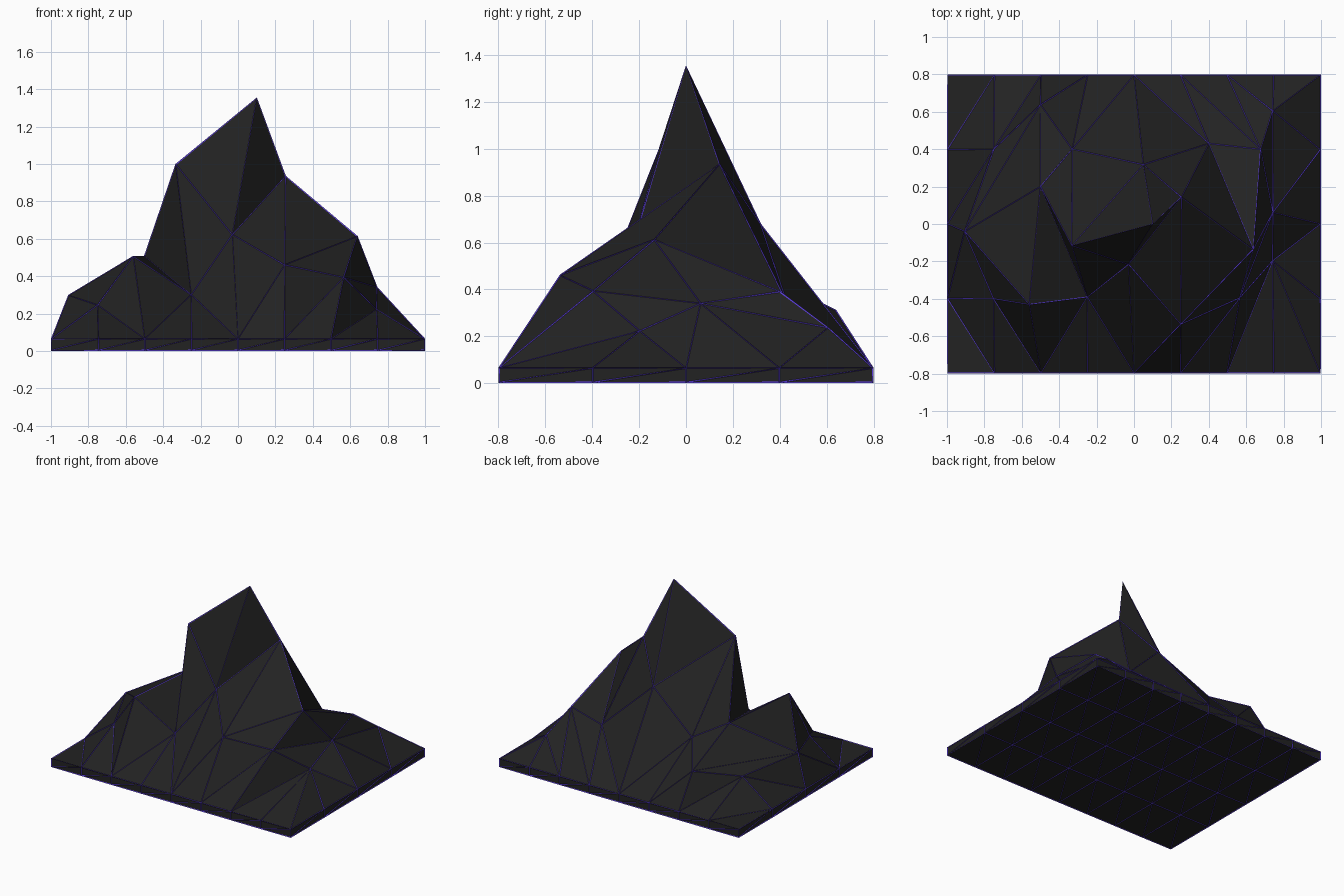
import bpy, bmesh

if "Cube" in bpy.data.objects:
    bpy.data.objects.remove(bpy.data.objects["Cube"])

NX, NY = 8, 4
RIM, FLOOR = 0.065, 0.004
# Interior peaks, front row to back row: (x, y, z)
PEAKS = [
    [(-.75, -.40, .245), (-.56, -.43, .505), (-.25, -.39, .30), (-.03, -.215, .622),
     (.25, -.535, .46), (.565, -.395, .393), (.74, -.197, .222)],
    [(-.905, -.04, .297), (-.50, .20, .506), (-.332, -.115, .997), (.10, 0, 1.352),
     (.253, .143, .934), (.637, -.135, .612), (.742, .062, .34)],
    [(-.75, .40, .247), (-.50, .638, .31), (-.33, .40, .43), (.05, .317, .677),
     (.40, .43, .34), (.677, .40, .39), (.742, .605, .236)],
]
# Diagonal direction of every ground cell, front row to back row
DIAGONALS = ["bb/b///b", "/bbb////", "////bbb/", "////bbb/"]


def material(name, color):
    m = bpy.data.materials.new(name)
    m.diffuse_color = (*color, 1)
    m.use_nodes = True
    m.node_tree.nodes["Principled BSDF"].inputs["Base Color"].default_value = m.diffuse_color
    return m


def link(name, mesh, mat):
    ob = bpy.data.objects.new(name, mesh)
    mesh.materials.append(mat)
    bpy.context.collection.objects.link(ob)
    return ob


def border(i, j, z):
    return (0.996 * (-1 + 2 * i / NX), 0.796 * (-1 + 2 * j / NY), z)


# Terrain surface: a grid with displaced interior points
bm = bmesh.new()
top, bottom = {}, {}
for i in range(NX + 1):
    for j in range(NY + 1):
        inside = 0 < i < NX and 0 < j < NY
        top[i, j] = bm.verts.new(PEAKS[j - 1][i - 1] if inside else border(i, j, RIM))
        bottom[i, j] = bm.verts.new(border(i, j, FLOOR))

for i in range(NX):
    for j in range(NY):
        ring = [(i, j), (i + 1, j), (i + 1, j + 1), (i, j + 1)]
        a, b, c, d = [top[k] for k in ring]
        split = [(a, b, c), (a, c, d)] if DIAGONALS[j][i] == "/" else [(a, b, d), (b, c, d)]
        for tri in split:
            bm.faces.new(tri)
        a, b, c, d = [bottom[k] for k in ring]
        bm.faces.new((a, c, b))
        bm.faces.new((a, d, c))

# Plinth side walls
loop = ([(i, 0) for i in range(NX)] + [(NX, j) for j in range(NY)]
        + [(i, NY) for i in range(NX, 0, -1)] + [(0, j) for j in range(NY, 0, -1)])
for p, q in zip(loop, loop[1:] + loop[:1]):
    bm.faces.new((bottom[p], bottom[q], top[q]))
    bm.faces.new((bottom[p], top[q], top[p]))

mesh = bpy.data.meshes.new("mountain")
bm.to_mesh(mesh)
bm.free()

# Glowing edge lines: thin wireframe over the same triangles
lines = link("edge_lines", mesh.copy(), material("purple", (0.11, 0.05, 0.75)))
wire = lines.modifiers.new("wire", 'WIREFRAME')
wire.thickness = 0.008
wire.offset = 0
wire.use_even_offset = False

link("mountain", mesh, material("charcoal", (0.016, 0.016, 0.016)))
